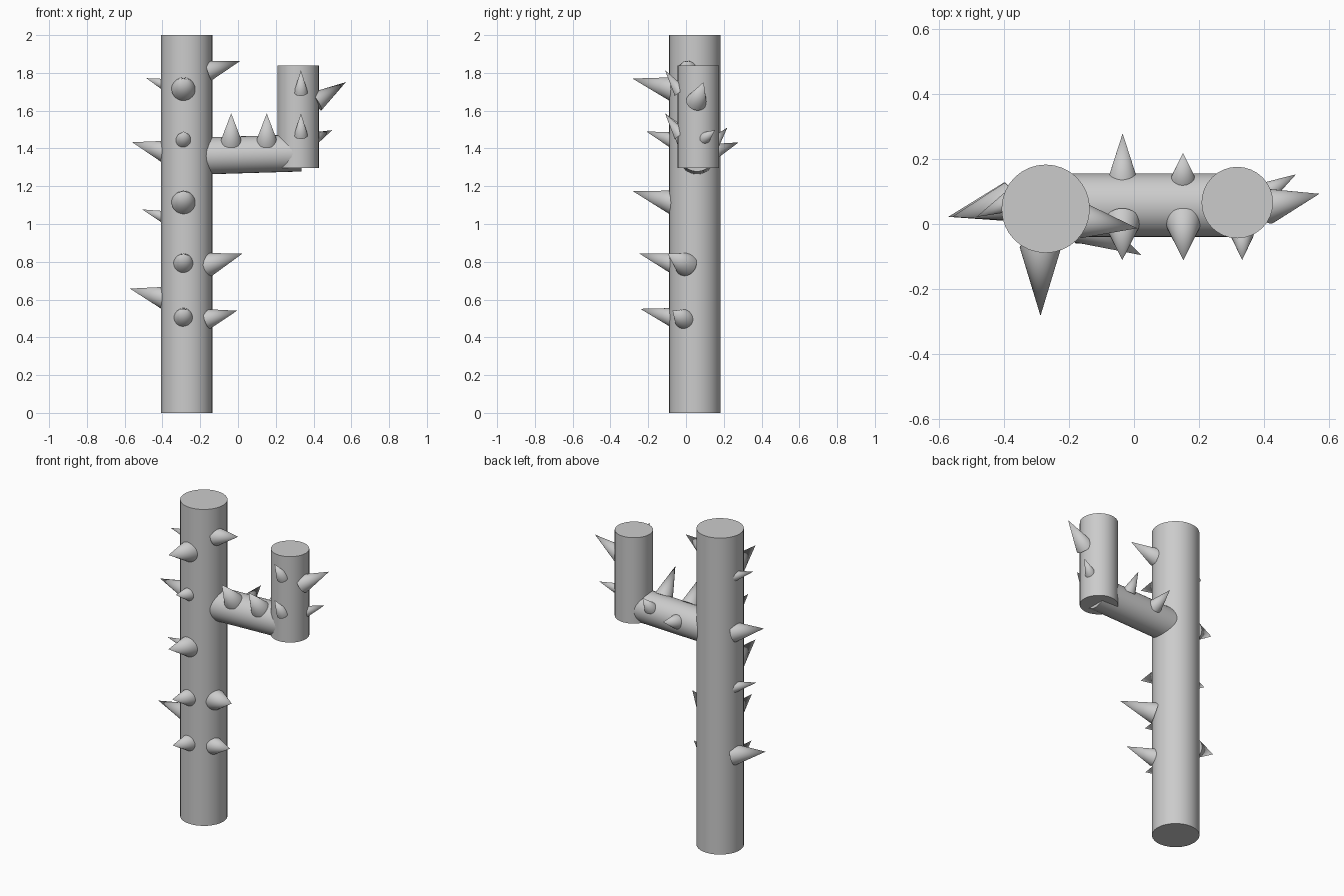
import bpy
from mathutils import Vector


def limb(name, start, end, r_start, r_end=None, sides=32):
    """Cylinder (or cone when r_end is 0) running from start to end."""
    a, b = Vector(start), Vector(end)
    r_end = r_start if r_end is None else r_end
    bpy.ops.mesh.primitive_cone_add(
        vertices=sides, radius1=r_start, radius2=r_end, depth=(b - a).length,
        location=(a + b) / 2, rotation=(b - a).to_track_quat('Z', 'Y').to_euler())
    obj = bpy.context.object
    obj.name = name
    return obj


def thorns(name, items):
    for i, (base, tip, radius) in enumerate(items, 1):
        limb(f"{name}_{i}", base, tip, radius, 0)


# trunk, side branch and upright branch
limb("trunk", (-0.272, 0.047, 0), (-0.272, 0.047, 2), 0.136)
limb("side_branch", (-0.2, 0.058, 1.36), (0.333, 0.058, 1.376), 0.098)
limb("upright_branch", (0.318, 0.066, 1.297), (0.318, 0.066, 1.84), 0.11)

# thorns on the front of the trunk: height, reach, radius
thorns("trunk_front_thorn", [
    ((-0.288, -0.072, z), (-0.288, tip_y, z + rise), r)
    for z, tip_y, rise, r in [(1.715, -0.283, 0.055, 0.064),
                              (1.445, -0.210, 0.045, 0.042),
                              (1.115, -0.283, 0.060, 0.064),
                              (0.793, -0.246, 0.050, 0.053),
                              (0.506, -0.242, 0.045, 0.051)]])

# thorns on the left of the trunk
thorns("trunk_left_thorn", [
    ((-0.385, 0.068, z), (tip_x, 0.022, z + rise), r)
    for z, tip_x, rise, r in [(1.737, -0.485, 0.035, 0.032),
                              (1.383, -0.560, 0.050, 0.060),
                              (1.035, -0.507, 0.042, 0.034),
                              (0.608, -0.572, 0.050, 0.062)]])

# thorns on the right of the trunk
thorns("trunk_right_thorn", [
    ((-0.155, 0.010, 1.812), (0.010, -0.013, 1.862), 0.054),
    ((-0.157, 0.000, 0.786), (0.023, -0.096, 0.843), 0.063),
    ((-0.160, -0.010, 0.498), (-0.005, -0.071, 0.541), 0.053)])

# thorns on the side branch, over the top and at the back
thorns("branch_top_thorn", [
    ((x, 0.005, 1.438), (x, -0.111, 1.586), 0.055) for x in (-0.036, 0.152)])
thorns("branch_back_thorn", [
    ((-0.035, 0.142, 1.382), (-0.035, 0.279, 1.432), 0.044),
    ((0.151, 0.137, 1.415), (0.151, 0.219, 1.511), 0.038)])

# thorns on the upright branch
thorns("upright_front_thorn", [
    ((0.333, -0.030, z - 0.115), (0.333, -0.111, z), 0.036) for z in (1.814, 1.586)])
thorns("upright_right_thorn", [
    ((0.412, 0.055, 1.648), (0.571, 0.093, 1.751), 0.055),
    ((0.408, 0.098, 1.455), (0.499, 0.153, 1.497), 0.032)])

# smooth round sides, crisp end caps
bpy.ops.object.select_all(action='SELECT')
bpy.ops.object.shade_smooth_by_angle()
